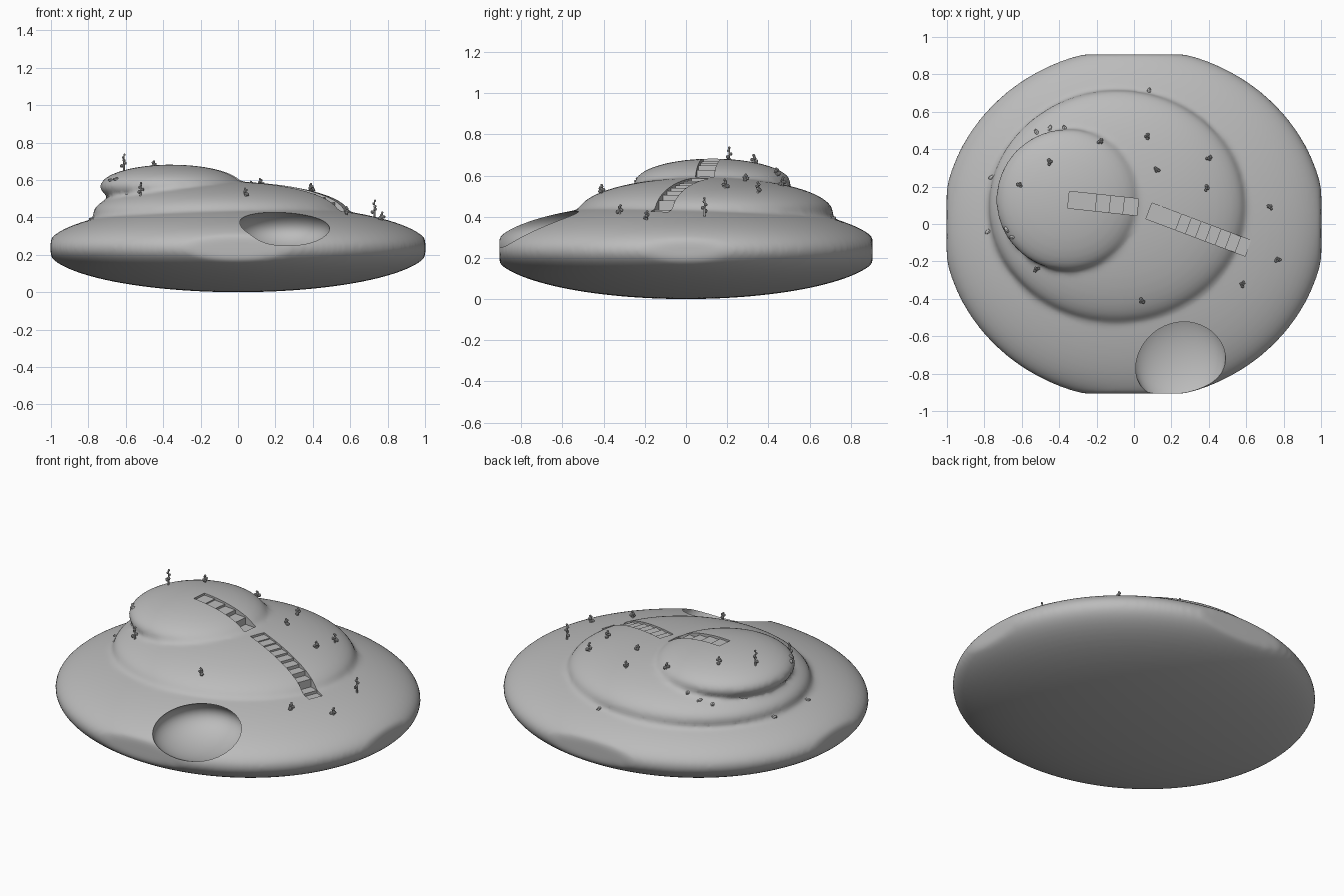
import bpy, bmesh, math, random
from mathutils import Vector, Matrix
from mathutils.bvhtree import BVHTree

random.seed(4)
if "Cube" in bpy.data.objects:
    bpy.data.objects.remove(bpy.data.objects["Cube"])

stone = bpy.data.materials.new("stone_grey")
stone.use_nodes = True
GREY = (0.5, 0.5, 0.5, 1)
stone.diffuse_color = GREY
stone.node_tree.nodes["Principled BSDF"].inputs["Base Color"].default_value = GREY


def make_object(name, bm):
    bmesh.ops.recalc_face_normals(bm, faces=bm.faces)
    mesh = bpy.data.meshes.new(name)
    bm.to_mesh(mesh)
    bm.free()
    mesh.materials.append(stone)
    obj = bpy.data.objects.new(name, mesh)
    bpy.context.collection.objects.link(obj)
    return obj


def select_only(obj):
    bpy.ops.object.select_all(action='DESELECT')
    obj.select_set(True)
    bpy.context.view_layer.objects.active = obj


def bake(obj):
    select_only(obj)
    bpy.ops.object.convert(target='MESH')


def ellipsoid(bm, centre, radii, segments=96, rings=48):
    matrix = Matrix.Translation(centre) @ Matrix.Diagonal((*radii, 1))
    return bmesh.ops.create_uvsphere(bm, u_segments=segments, v_segments=rings,
                                     radius=1, matrix=matrix)["verts"]


# Island: a wide base clipped at its sides, with two off-centre mounds
bm = bmesh.new()
for v in ellipsoid(bm, (0, 0, 0.237), (1.025, 0.943, 0.237)):
    v.co.x = max(-1.002, min(1.002, v.co.x))
    v.co.y = max(-0.907, min(0.907, v.co.y))
ellipsoid(bm, (-0.09, 0.095, 0.42), (0.685, 0.62, 0.172))
ellipsoid(bm, (-0.355, 0.13, 0.565), (0.382, 0.378, 0.117))
island = make_object("island", bm)

# Melt the three volumes into one soft landform
remesh = island.modifiers.new("merge", 'REMESH')
remesh.mode = 'VOXEL'
remesh.voxel_size = 0.015
soften = island.modifiers.new("soften", 'SMOOTH')
soften.factor = 0.5
soften.iterations = 8
bake(island)

bm = bmesh.new()
bm.from_mesh(island.data)
terrain = BVHTree.FromBMesh(bm)
bm.free()


def ground(x, y):
    hit = terrain.ray_cast(Vector((x, y, 2)), Vector((0, 0, -1)))[0]
    return hit.z if hit else 0.24


def stair_cutter(name, start, end, steps, width, depth):
    """Solid whose stepped underside follows the ground along a line."""
    start, end = Vector(start), Vector(end)
    run = end - start
    side = Vector((-run.y, run.x)).normalized() * width / 2
    profile = []
    for i in range(steps):
        a, b = start + run * (i / steps), start + run * ((i + 1) / steps)
        z = min(ground(*a), ground(*b)) - depth
        profile += [(*a, z), (*b, z)]
    profile += [(*end, 0.9), (*start, 0.9)]
    bm = bmesh.new()
    near = [bm.verts.new((x - side.x, y - side.y, z)) for x, y, z in profile]
    face = bm.faces.new(near)
    new = bmesh.ops.extrude_face_region(bm, geom=[face])["geom"]
    moved = [g for g in new if isinstance(g, bmesh.types.BMVert)]
    bmesh.ops.translate(bm, verts=moved, vec=(2 * side.x, 2 * side.y, 0))
    return make_object(name, bm)


# Cave hollow and the two flights of carved steps
bm = bmesh.new()
ellipsoid(bm, (0.24, -0.71, 0.335), (0.25, 0.27, 0.125), 40, 24)
cutters = [
    make_object("cave_cutter", bm),
    stair_cutter("upper_steps_cutter", (-0.35, 0.13), (0.02, 0.09), 5, 0.09, 0.01),
    stair_cutter("lower_steps_cutter", (0.08, 0.07), (0.61, -0.13), 10, 0.09, 0.008),
]
for cutter in cutters:
    cut = island.modifiers.new(cutter.name, 'BOOLEAN')
    cut.operation = 'DIFFERENCE'
    cut.solver = 'EXACT'
    cut.object = cutter
bake(island)
for cutter in cutters:
    bpy.data.objects.remove(cutter)
select_only(island)
bpy.ops.object.shade_smooth_by_angle(angle=math.radians(35))


# Trees: a thin trunk with small rough leaf clumps
def add_tree(index, x, y, height):
    z = ground(x, y) - 0.008
    bm = bmesh.new()
    bmesh.ops.create_cone(bm, cap_ends=True, segments=5, radius1=0.006, radius2=0.003,
                          depth=height,
                          matrix=Matrix.Translation((x, y, z + height / 2)))
    for k in range(5):
        angle = k * 2.4 + index
        reach = 0.012 * (1 - k / 5)
        place = Vector((x + reach * math.cos(angle), y + reach * math.sin(angle),
                        z + height * (0.35 + 0.15 * k)))
        spin = Matrix.Rotation(random.uniform(0, 3), 4, 'X')
        bmesh.ops.create_icosphere(bm, subdivisions=1, radius=0.011 - 0.001 * k,
                                   matrix=Matrix.Translation(place) @ spin)
    make_object(f"tree_{index}", bm)


trees = [(-0.18, 0.44, 0.04), (-0.45, 0.33, 0.05), (-0.61, 0.21, 0.10),
         (-0.52, -0.24, 0.08), (0.07, 0.47, 0.05), (0.12, 0.29, 0.04),
         (0.40, 0.35, 0.06), (0.39, 0.19, 0.05), (0.73, 0.09, 0.10),
         (0.77, -0.19, 0.05), (0.58, -0.32, 0.05), (0.04, -0.41, 0.05)]
for i, tree in enumerate(trees, 1):
    add_tree(i, *tree)

# Loose rock chips lying on the slopes
bm = bmesh.new()
for x, y in [(-0.52, 0.49), (-0.45, 0.51), (-0.37, 0.51), (-0.65, -0.07),
             (-0.68, -0.03), (-0.78, -0.04), (-0.76, 0.25), (0.08, 0.71)]:
    spin = Matrix.Rotation(random.uniform(0, 6), 4, 'Z')
    shape = Matrix.Diagonal((0.022, 0.012, 0.010, 1))
    bmesh.ops.create_icosphere(bm, subdivisions=1, radius=1,
                               matrix=Matrix.Translation((x, y, ground(x, y))) @ spin @ shape)
make_object("rock_chips", bm)
